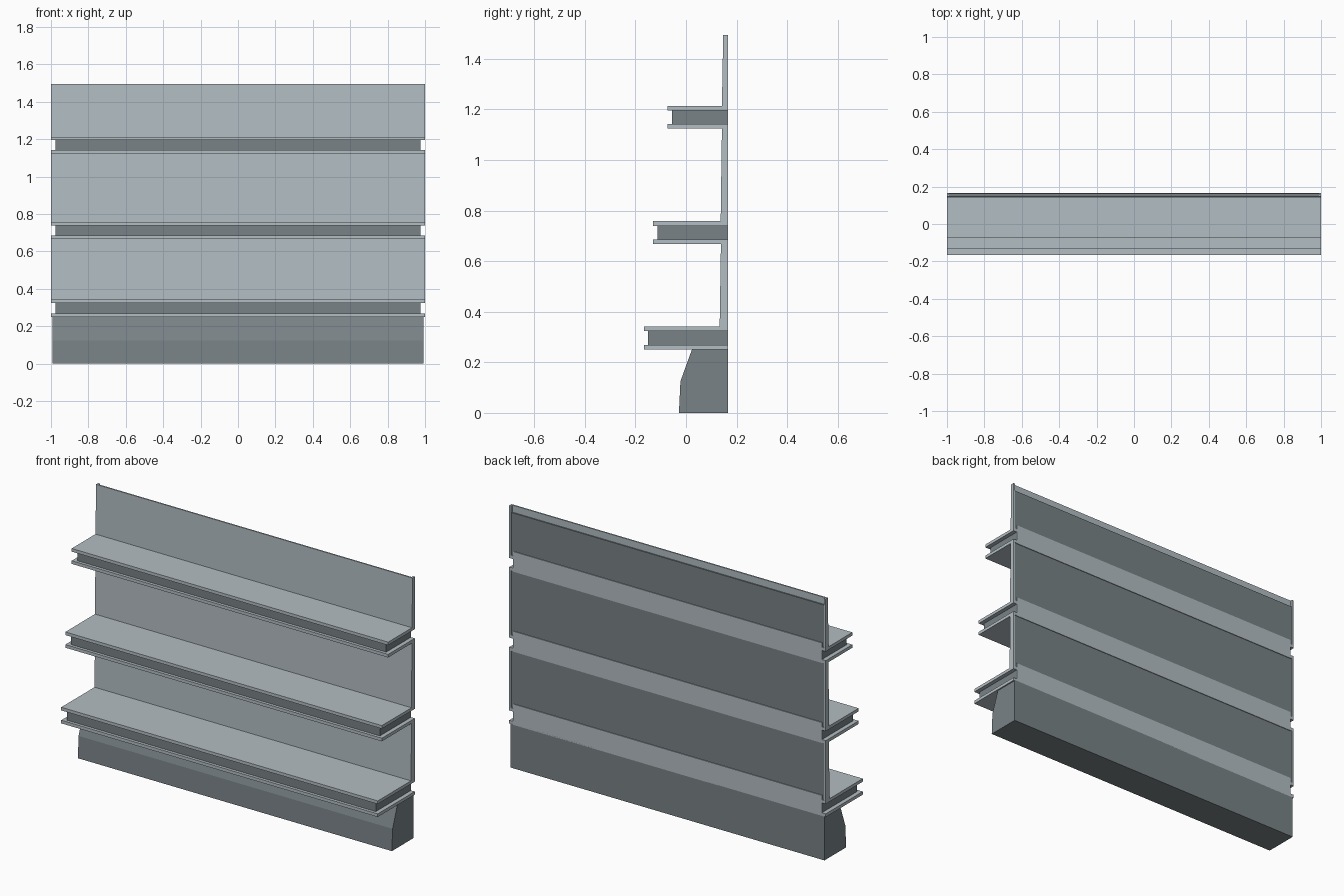
import bpy, bmesh

cube = bpy.data.objects.get("Cube")
if cube:
    bpy.data.objects.remove(cube, do_unlink=True)


def material(name, rgb):
    mat = bpy.data.materials.new(name)
    mat.use_nodes = True
    mat.diffuse_color = (*rgb, 1)
    mat.node_tree.nodes["Principled BSDF"].inputs["Base Color"].default_value = (*rgb, 1)
    return mat


light = material("light grey", (0.45, 0.51, 0.54))
dark = material("dark grey", (0.19, 0.225, 0.24))


def extrude(name, profile, x0, x1, mat):
    """Sweep a closed (y, z) profile along x."""
    bm = bmesh.new()
    face = bm.faces.new([bm.verts.new((x0, y, z)) for y, z in profile])
    out = bmesh.ops.extrude_face_region(bm, geom=[face])["geom"]
    moved = [v for v in out if isinstance(v, bmesh.types.BMVert)]
    bmesh.ops.translate(bm, verts=moved, vec=(x1 - x0, 0, 0))
    bmesh.ops.recalc_face_normals(bm, faces=bm.faces)
    mesh = bpy.data.meshes.new(name)
    bm.to_mesh(mesh)
    bm.free()
    mesh.materials.append(mat)
    obj = bpy.data.objects.new(name, mesh)
    bpy.context.collection.objects.link(obj)
    return obj


def box(name, y0, y1, z0, z1, half, mat):
    return extrude(name, [(y0, z0), (y1, z0), (y1, z1), (y0, z1)], -half, half, mat)


BACK = 0.167
TOP = 1.495
PLATE = 0.018

# Solid foot with a sloping front
extrude("foot", [(-0.028, 0), (BACK, 0), (BACK, 0.255), (0.025, 0.255), (-0.022, 0.125)],
        -0.992, 0.992, dark)

# Shelves: front edge, bottom, top and wall face of each
shelves = [("lower", -0.167, 0.25, 0.342, 0.133),
           ("middle", -0.13, 0.668, 0.758, 0.137),
           ("upper", -0.073, 1.125, 1.213, 0.142)]
for i, (level, front, bottom, top, wall) in enumerate(shelves):
    box(level + "_shelf_top", front, BACK, top - PLATE, top, 1, light)
    box(level + "_shelf_bottom", front, BACK, bottom, bottom + PLATE, 1, light)
    box(level + "_shelf_core", front + 0.017, BACK - 0.002, bottom + PLATE, top - PLATE, 0.976, dark)
    box(level + "_rear_band", BACK - 0.004, BACK, bottom - 0.002, top + 0.025, 0.976, light)

    # Tapered wall sheet up to the next shelf, with end flanges
    last = i == len(shelves) - 1
    end = TOP if last else shelves[i + 1][2]
    lean = wall + 0.005
    extrude(level + "_wall_sheet",
            [(wall, top), (wall + 0.012, top), (lean + 0.008, end), (lean, end)], -1, 1, light)
    for side, x in (("left", 0.988), ("right", -1.0)):
        extrude(f"{level}_{side}_flange",
                [(wall, top), (BACK, top), (BACK, end), (lean, end)], x, x + 0.012, light)
    panel_top = end - 0.04 if last else end
    box(level + "_rear_panel", 0.154, BACK - 0.005, top, panel_top, 0.988, dark)
